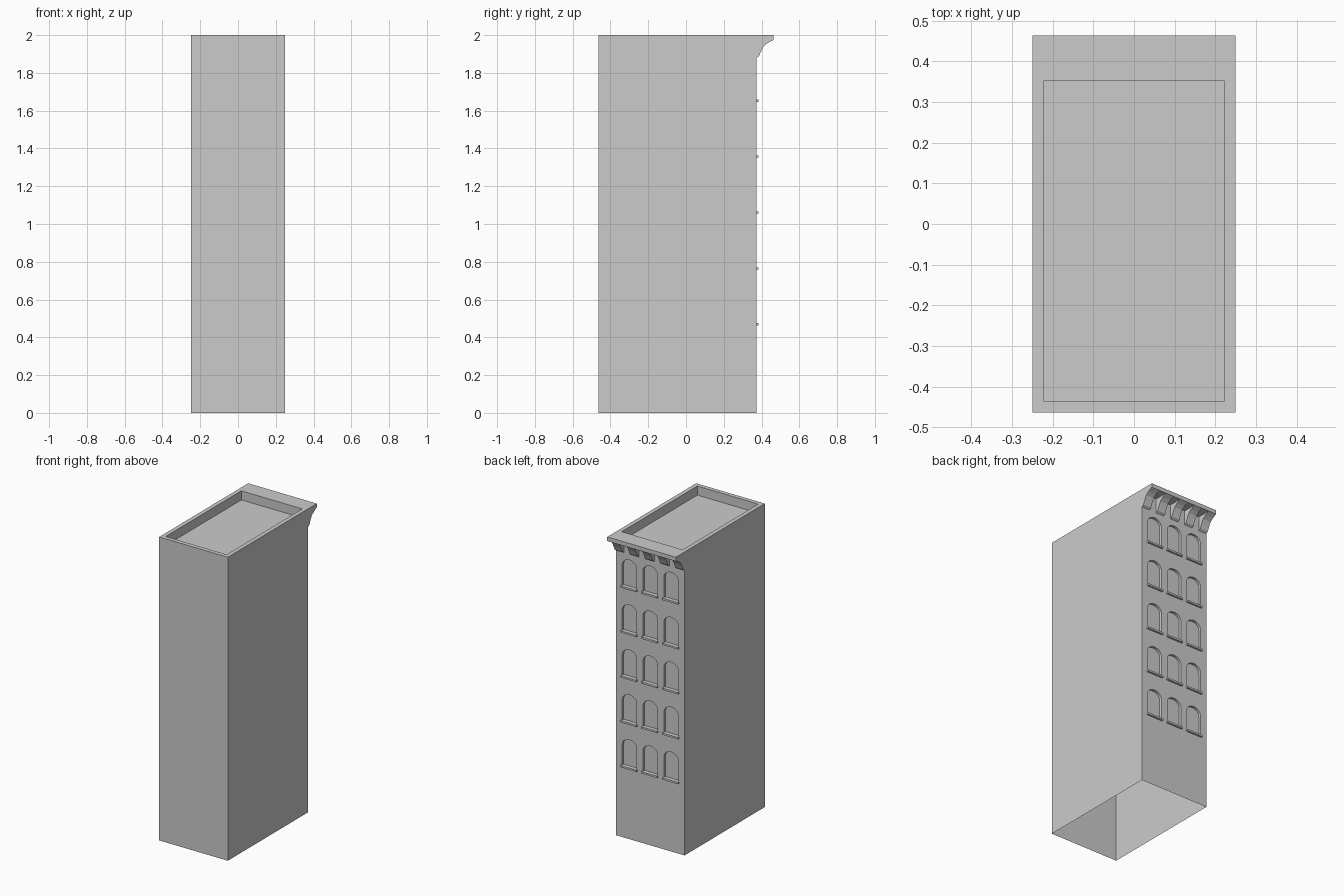
import bpy, bmesh, math

if "Cube" in bpy.data.objects:
    bpy.data.objects.remove(bpy.data.objects["Cube"])

FACADE = 0.372     # y of the windowed wall
ROWS, PITCH = 5, 0.296
COLS = (-0.152, 0.0, 0.152)
SILL_Z = 0.469


def prism(bm, pts, step):
    """Closed prism: polygon pts swept along the vector step."""
    a = [bm.verts.new(p) for p in pts]
    b = [bm.verts.new([c + s for c, s in zip(p, step)]) for p in pts]
    bm.faces.new(a)
    bm.faces.new(b[::-1])
    for i in range(len(a)):
        j = (i + 1) % len(a)
        bm.faces.new((a[j], a[i], b[i], b[j]))


def box(bm, x0, x1, y0, y1, z0, z1):
    prism(bm, [(x0, y0, z0), (x1, y0, z0), (x1, y1, z0), (x0, y1, z0)], (0, 0, z1 - z0))


def finish(bm, name):
    bmesh.ops.recalc_face_normals(bm, faces=bm.faces)
    me = bpy.data.meshes.new(name)
    bm.to_mesh(me)
    bm.free()
    ob = bpy.data.objects.new(name, me)
    bpy.context.collection.objects.link(ob)
    return ob


# Building body with cornice slab, one side profile swept across x
bm = bmesh.new()
side = [(-0.463, 0), (FACADE, 0), (FACADE, 1.973), (0.463, 1.973), (0.463, 2), (-0.463, 2)]
prism(bm, [(-0.25, y, z) for y, z in side], (0.5, 0, 0))
body = finish(bm, "building_body")

# Cutters: roof pocket and arched window recesses
bm = bmesh.new()
box(bm, -0.222, 0.222, -0.435, 0.352, 1.94, 2.1)
half, rise = 0.053, 0.045
for r in range(ROWS):
    z0 = SILL_Z + 0.004 + r * PITCH
    spring = z0 + 0.182 - rise
    for x in COLS:
        pts = [(x - half, 0.356, z0), (x + half, 0.356, z0)]
        pts += [(x + half * math.cos(math.pi * i / 12), 0.356,
                 spring + rise * math.sin(math.pi * i / 12)) for i in range(13)]
        prism(bm, pts, (0, 0.05, 0))
cutter = finish(bm, "recess_cutter")
cutter.hide_render = True

mod = body.modifiers.new("recesses", 'BOOLEAN')
mod.operation = 'DIFFERENCE'
mod.solver = 'EXACT'
mod.object = cutter
bpy.context.view_layer.objects.active = body
bpy.ops.object.modifier_apply(modifier=mod.name)
bpy.data.objects.remove(cutter)

# Open underside
bm = bmesh.new()
bm.from_mesh(body.data)
bottom = [f for f in bm.faces if all(abs(v.co.z) < 1e-4 for v in f.verts)]
bmesh.ops.delete(bm, geom=bottom, context='FACES')
bm.to_mesh(body.data)
bm.free()

# Window sills
bm = bmesh.new()
for r in range(ROWS):
    z = SILL_Z + r * PITCH
    for x in COLS:
        box(bm, x - 0.058, x + 0.058, 0.357, 0.384, z - 0.006, z + 0.006)
finish(bm, "window_sills")

# Curved brackets under the cornice
bm = bmesh.new()
curve = [(FACADE, 1.878), (0.386, 1.888), (0.399, 1.918), (0.412, 1.942),
         (0.434, 1.959), (0.460, 1.973), (FACADE, 1.973)]
for i in range(-2, 3):
    prism(bm, [(i * 0.1105 - 0.029, y, z) for y, z in curve], (0.058, 0, 0))
finish(bm, "cornice_brackets")
